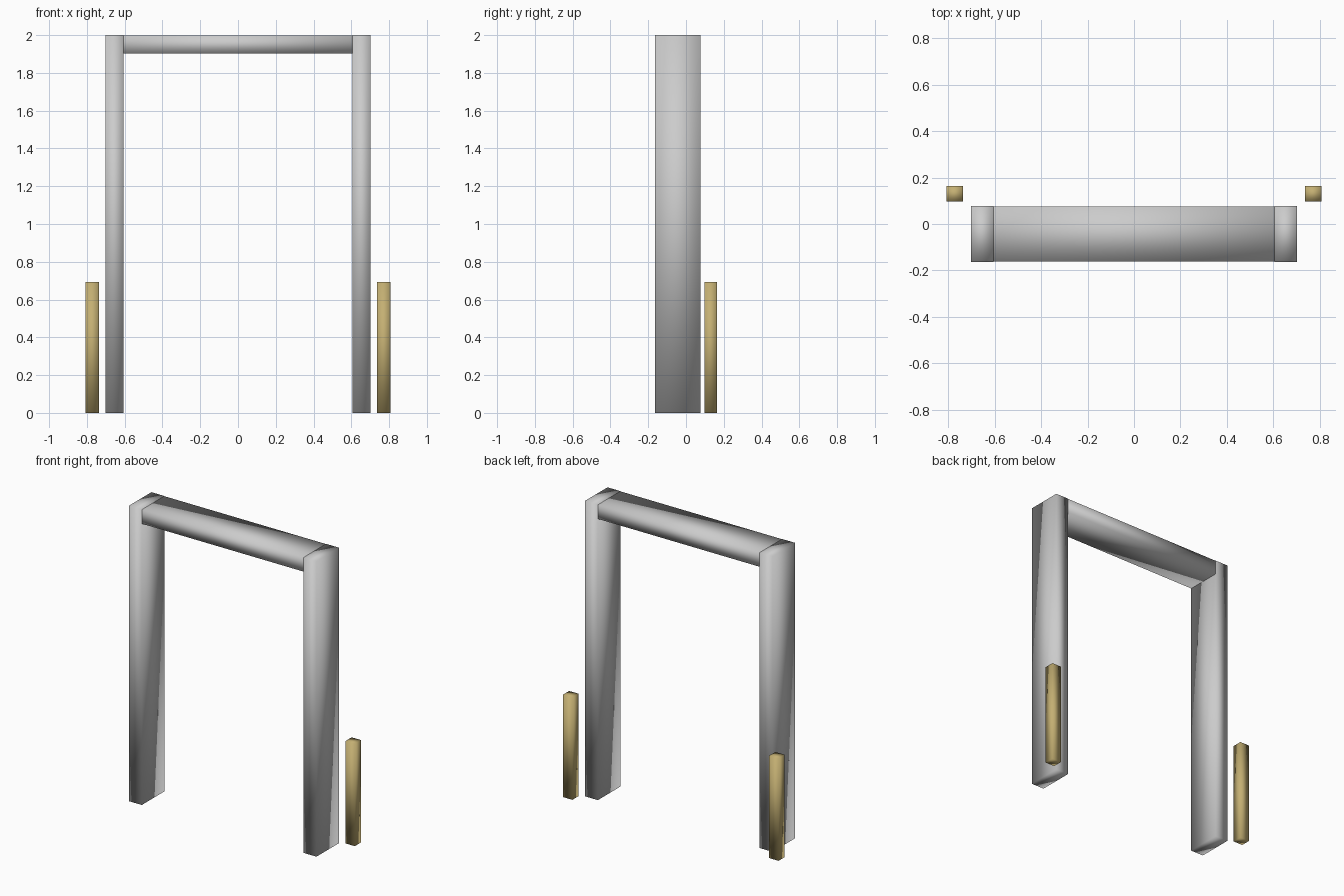
import bpy

if "Cube" in bpy.data.objects:
    bpy.data.objects.remove(bpy.data.objects["Cube"])

# Pale brass material for the low posts
brass = bpy.data.materials.new("brass")
brass.diffuse_color = (0.55, 0.43, 0.17, 1)
brass.use_nodes = True
brass.node_tree.nodes["Principled BSDF"].inputs["Base Color"].default_value = brass.diffuse_color


def box(name, x, y, z, material=None):
    """Soft-shaded box from (min, max) ranges on each axis."""
    ranges = (x, y, z)
    bpy.ops.mesh.primitive_cube_add(size=1, location=[(a + b) / 2 for a, b in ranges])
    obj = bpy.context.object
    obj.name = name
    obj.scale = [b - a for a, b in ranges]
    bpy.ops.object.transform_apply(location=False, rotation=False, scale=True)
    bpy.ops.object.shade_smooth()
    if material:
        obj.data.materials.append(material)
    return obj


# Jambs and side posts, mirrored left and right
for side, s in (("left", -1), ("right", 1)):
    box(f"{side}_jamb", sorted((s * 0.606, s * 0.702)), (-0.163, 0.077), (0, 2))
    box(f"{side}_low_post", sorted((s * 0.737, s * 0.807)), (0.097, 0.163), (0, 0.693), brass)

# Lintel runs through both jambs, a hair inside their faces
box("lintel", (-0.701, 0.701), (-0.162, 0.076), (1.903, 1.999))
